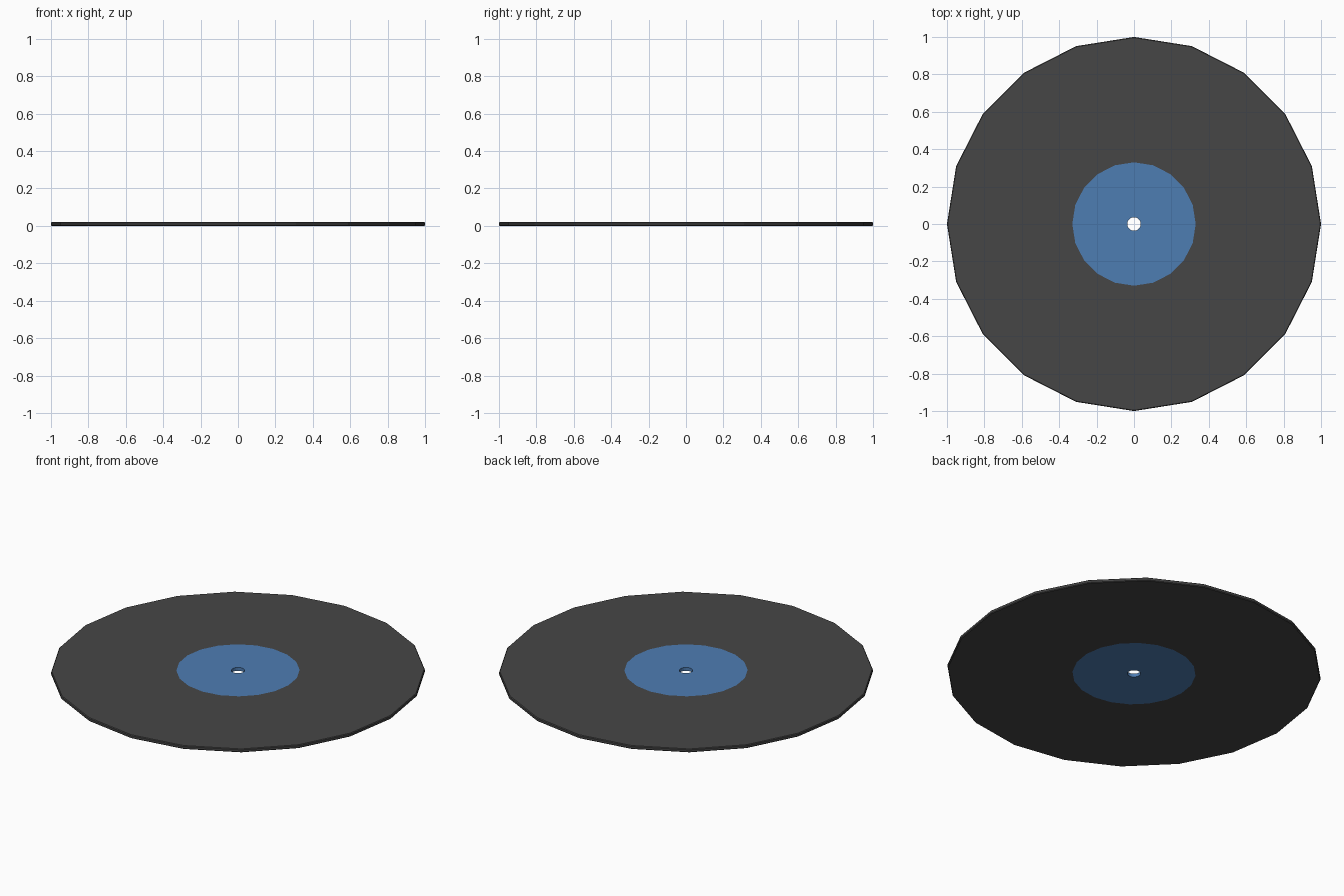
import bpy, bmesh, math

if "Cube" in bpy.data.objects:
    bpy.data.objects.remove(bpy.data.objects["Cube"])

SIDES = 20
T = 0.02  # disc thickness


def material(name, rgb):
    m = bpy.data.materials.new(name)
    m.diffuse_color = (*rgb, 1)
    m.use_nodes = True
    m.node_tree.nodes["Principled BSDF"].inputs["Base Color"].default_value = m.diffuse_color
    return m


def lathe(name, profile, mat):
    """Revolve an open or closed (radius, height) profile around z, flat shaded."""
    bm = bmesh.new()
    rings = []
    for r, z in profile:
        rings.append([bm.verts.new((r * math.cos(2 * math.pi * i / SIDES),
                                    r * math.sin(2 * math.pi * i / SIDES), z))
                      for i in range(SIDES)])
    for a, b in zip(rings, rings[1:] + rings[:1]):
        for i in range(SIDES):
            j = (i + 1) % SIDES
            bm.faces.new((a[i], a[j], b[j], b[i]))
    bmesh.ops.recalc_face_normals(bm, faces=bm.faces)
    me = bpy.data.meshes.new(name)
    bm.to_mesh(me)
    bm.free()
    me.materials.append(mat)
    ob = bpy.data.objects.new(name, me)
    bpy.context.collection.objects.link(ob)
    return ob


black = material("vinyl_black", (0.061, 0.061, 0.061))
blue = material("label_blue", (0.076, 0.205, 0.45))

# playing disc with a slightly bevelled rim
lathe("vinyl_disc", [(0.33, 0), (0.996, 0), (1.0, 0.004), (1.0, T - 0.004),
                     (0.996, T), (0.33, T)], black)

# centre label on both sides, with the spindle hole through it
lathe("centre_label", [(0.036, 0), (0.33, 0), (0.33, T), (0.036, T)], blue)
